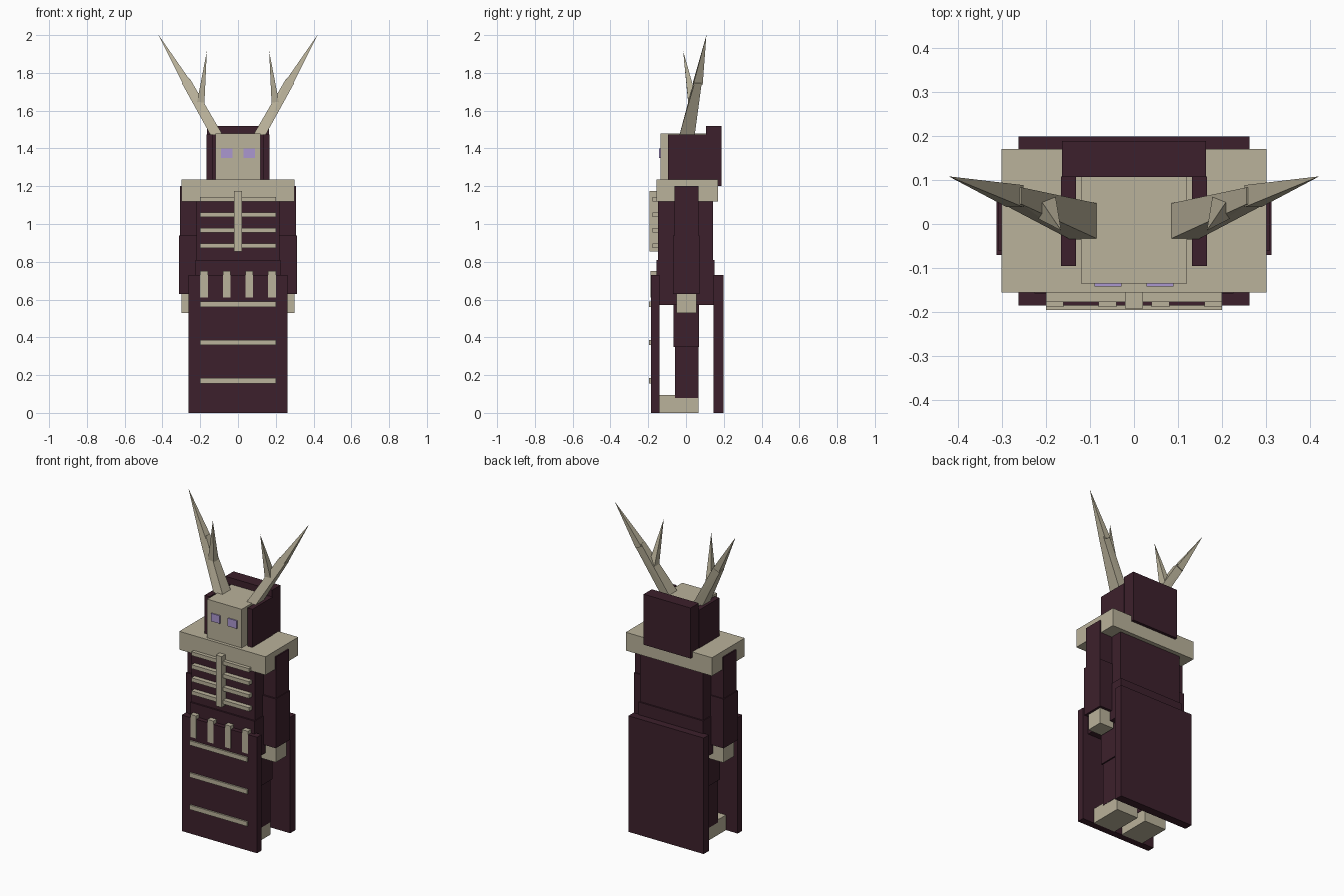
import bpy, bmesh

if "Cube" in bpy.data.objects:
    bpy.data.objects.remove(bpy.data.objects["Cube"])


def material(name, rgb):
    m = bpy.data.materials.new(name)
    m.diffuse_color = (*rgb, 1)
    m.use_nodes = True
    m.node_tree.nodes["Principled BSDF"].inputs["Base Color"].default_value = m.diffuse_color
    return m


BONE = material("bone", (0.49, 0.445, 0.325))
CLOTH = material("dark maroon cloth", (0.046, 0.0145, 0.025))
VIOLET = material("pale violet", (0.41, 0.31, 0.63))


def hull(name, points, mat):
    """Convex solid around a few points."""
    bm = bmesh.new()
    for p in points:
        bm.verts.new(p)
    bmesh.ops.convex_hull(bm, input=bm.verts[:])
    bmesh.ops.dissolve_limit(bm, angle_limit=0.01, verts=bm.verts[:], edges=bm.edges[:])
    bmesh.ops.recalc_face_normals(bm, faces=bm.faces[:])
    me = bpy.data.meshes.new(name)
    bm.to_mesh(me)
    bm.free()
    me.materials.append(mat)
    ob = bpy.data.objects.new(name, me)
    bpy.context.collection.objects.link(ob)
    return ob


def box(name, x, y, z, mat):
    return hull(name, [(a, b, c) for a in x for b in y for c in z], mat)


def pair(name, x, y, z, mat):
    """Box on the +x side and its mirror image."""
    box(name + "_right", x, y, z, mat)
    box(name + "_left", (-x[1], -x[0]), y, z, mat)


def quad(x, y, z):
    """Ring of four points; z gives the height at each x end."""
    return [(x[i], b, z[i]) for i in (0, 1) for b in y]


# Robe panels and torso
box("front_robe_panel", (-.262, .262), (-.185, -.14), (0, .73), CLOTH)
box("back_robe_panel", (-.262, .262), (.145, .198), (0, .73), CLOTH)
box("chest", (-.22, .22), (-.147, .143), (.80, 1.2), CLOTH)
box("waist", (-.225, .225), (-.157, .152), (.57, .81), CLOTH)
box("shoulder_collar", (-.3, .3), (-.155, .17), (1.12, 1.235), BONE)

# Arms, hands, legs and feet
pair("upper_arm", (.20, .308), (-.06, .065), (.93, 1.2), CLOTH)
pair("forearm", (.19, .312), (-.07, .072), (.63, .94), CLOTH)
pair("hand", (.2, .298), (-.05, .055), (.53, .64), BONE)
pair("thigh", (.02, .19), (-.065, .07), (.35, .6), CLOTH)
pair("shin", (.025, .182), (-.058, .065), (.08, .36), CLOTH)
pair("foot", (.027, .18), (-.14, .065), (0, .095), BONE)

# Head and hood
box("head", (-.12, .12), (-.135, .11), (1.23, 1.478), BONE)
pair("eye", (.028, .09), (-.142, -.133), (1.35, 1.4), VIOLET)
pair("hood_side", (.132, .166), (-.095, .108), (1.2, 1.475), CLOTH)
box("hood_back", (-.163, .163), (.107, .188), (1.2, 1.518), CLOTH)

# Rib cage
for i in range(4):
    z = .872 + i * .082
    box("rib_%d" % i, (-.2, .2), (-.177, -.14), (z, z + .024), BONE)
box("breastbone", (-.02, .02), (-.192, -.14), (.855, 1.175), BONE)

# Belt teeth and robe bars
for i, x in enumerate((-.18, -.06, .06, .18)):
    box("belt_tooth_%d" % i, (x - .02, x + .02), (-.188, -.155), (.61, .752), BONE)
for i, z in enumerate((.17, .373, .575)):
    box("robe_bar_%d" % i, (-.2, .2), (-.195, -.18), (z - .014, z + .014), BONE)

# Antlers: tapered beam, end spike and inner prong
for s, side in ((1, "right"), (-1, "left")):
    def antler(name, pts):
        hull("%s_%s" % (name, side), [(s * a, b, c) for a, b, c in pts], BONE)

    antler("antler_beam", quad((.08, .145), (-.035, .046), (1.47, 1.47))
           + quad((.255, .297), (.045, .083), (1.77, 1.745)))
    antler("antler_spike", quad((.25, .288), (.038, .088), (1.755, 1.735))
           + [(.42, .108, 2.0)])
    antler("antler_prong", quad((.178, .217), (.012, .062), (1.635, 1.645))
           + [(.165, -.015, 1.915)])
